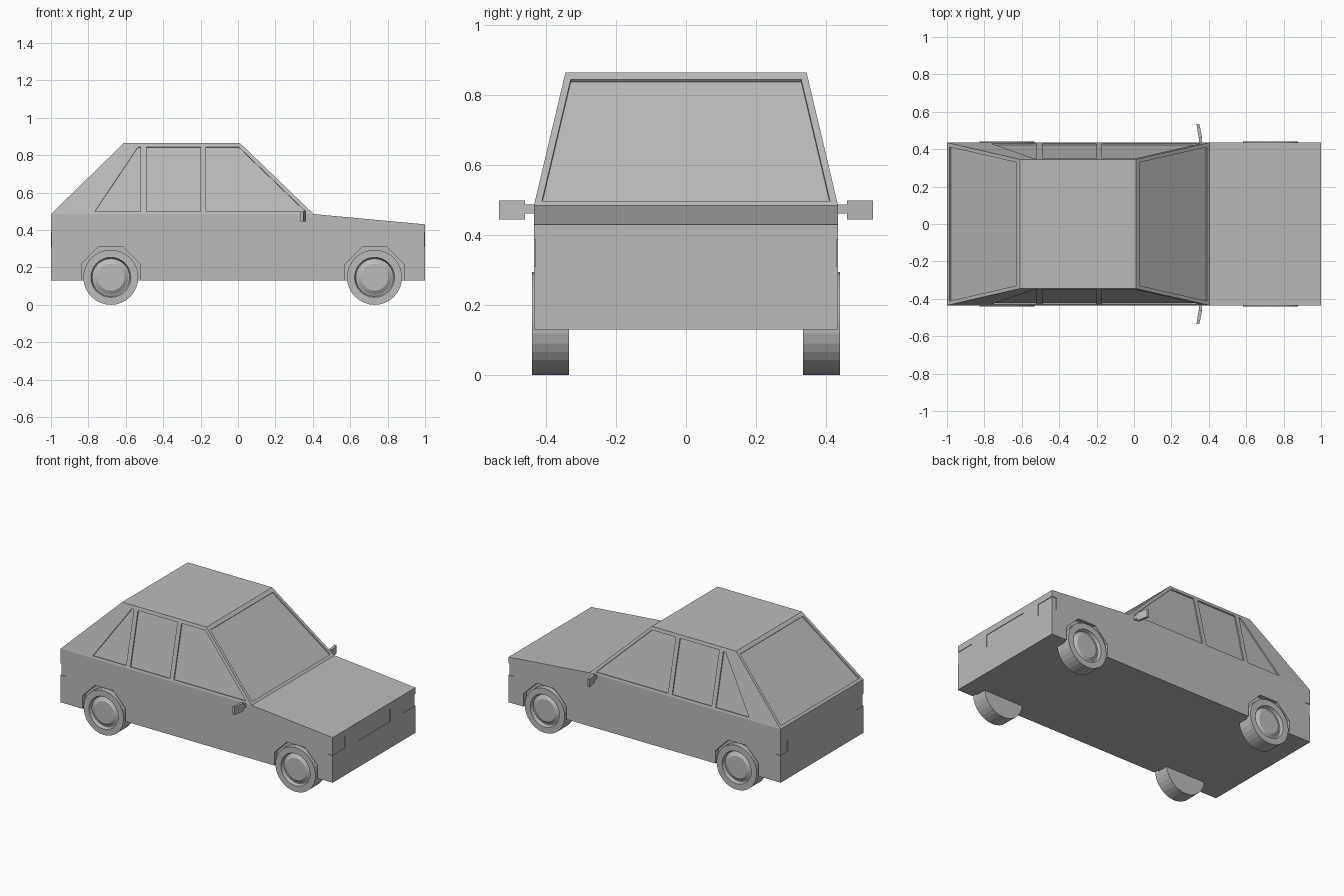
import bpy, bmesh, math
from mathutils import Vector

if "Cube" in bpy.data.objects:
    bpy.data.objects.remove(bpy.data.objects["Cube"], do_unlink=True)

grey = bpy.data.materials.new("plain_grey")
grey.use_nodes = True
GREY = (0.5, 0.5, 0.5, 1)
grey.diffuse_color = GREY
grey.node_tree.nodes["Principled BSDF"].inputs["Base Color"].default_value = GREY

HALF, ROOF_HALF = 0.435, 0.345      # half widths at the belt and the roof
FLOOR, BELT, ROOF = 0.13, 0.485, 0.865


def finish(bm, name):
    bmesh.ops.recalc_face_normals(bm, faces=bm.faces[:])
    mesh = bpy.data.meshes.new(name)
    bm.to_mesh(mesh)
    bm.free()
    mesh.materials.append(grey)
    obj = bpy.data.objects.new(name, mesh)
    bpy.context.collection.objects.link(obj)
    return obj


def prism(name, points, start, end):
    """Extrude a planar outline from one offset to another."""
    bm = bmesh.new()
    a = [bm.verts.new(Vector(p) + start) for p in points]
    b = [bm.verts.new(Vector(p) + end) for p in points]
    bm.faces.new(a)
    bm.faces.new(b[::-1])
    n = len(a)
    for i in range(n):
        bm.faces.new((a[i], b[i], b[(i + 1) % n], a[(i + 1) % n]))
    return finish(bm, name)


def box(name, low, high):
    (x0, y0, z0), (x1, y1, z1) = low, high
    base = [(x0, y0, z0), (x1, y0, z0), (x1, y1, z0), (x0, y1, z0)]
    return prism(name, base, Vector(), Vector((0, 0, z1 - z0)))


def cut(target, cutter):
    mod = target.modifiers.new("cut", 'BOOLEAN')
    mod.operation, mod.solver, mod.object = 'DIFFERENCE', 'EXACT', cutter
    bpy.context.view_layer.objects.active = target
    bpy.ops.object.modifier_apply(modifier=mod.name)
    bpy.data.objects.remove(cutter, do_unlink=True)


def recess(points, normal, depth):
    n = Vector(normal).normalized()
    cut(body, prism("cutter", points, n * 0.03, -n * depth))


# Body shell: lower hull and tapered cabin in one closed mesh
bm = bmesh.new()
sides = []
for s in (-1, 1):
    outline = [(-1, HALF, FLOOR), (1, HALF, FLOOR), (1, HALF, 0.43), (0.405, HALF, BELT),
               (0.01, ROOF_HALF, ROOF), (-0.61, ROOF_HALF, ROOF), (-1, HALF, BELT)]
    v = [bm.verts.new((x, s * y, z)) for x, y, z in outline]
    bm.faces.new((v[0], v[1], v[2], v[3], v[6]))
    bm.faces.new((v[6], v[3], v[4], v[5]))
    sides.append(v)
r, l = sides
for i in range(7):
    j = (i + 1) % 7
    bm.faces.new((r[i], r[j], l[j], l[i]))
body = finish(bm, "car_body")


# Windscreen and rear window recesses
def end_glass(bottom_x, top_x):
    def row(t):
        x = bottom_x + (top_x - bottom_x) * t
        y = HALF + (ROOF_HALF - HALF) * t - 0.02
        return x, y, BELT + (ROOF - BELT) * t
    (xa, ya, za), (xb, yb, zb) = row(0.035), row(0.95)
    out = math.copysign(1, bottom_x)
    normal = (out * (ROOF - BELT), 0, abs(bottom_x - top_x))
    recess([(xa, -ya, za), (xa, ya, za), (xb, yb, zb), (xb, -yb, zb)], normal, 0.01)


end_glass(0.405, 0.01)
end_glass(-1, -0.61)

# Side windows, wheel arches and lamps on both sides
LOW, TOP = 0.5, 0.843
windows = [
    [(-0.765, LOW), (-0.52, LOW), (-0.52, TOP), (-0.535, TOP)],
    [(-0.49, LOW), (-0.20, LOW), (-0.20, TOP), (-0.49, TOP)],
    [(-0.17, LOW), (0.36, LOW), (0.005, TOP), (-0.17, TOP)],
]
AXLES = (-0.68, 0.73)
WHEEL_R = 0.147
taper = (HALF - ROOF_HALF) / (ROOF - BELT)
for s in (-1, 1):
    for shape in windows:
        pts = [(x, s * (HALF - (z - BELT) * taper), z) for x, z in shape]
        recess(pts, (0, s, taper), 0.008)
    for ax in AXLES:
        arch = []
        for k in range(8):
            a = math.radians(22.5 + 45 * k)
            arch.append((ax + 0.171 * math.cos(a), s * HALF, 0.152 + 0.171 * math.sin(a)))
        recess(arch, (0, s, 0), 0.03)
    for e, inner in ((1, 0.305), (-1, 0.36)):
        ya, yb = sorted((s * inner, s * 0.5))
        xa, xb = sorted((e * 0.996, e * 1.05))
        cut(body, box("cutter", (xa, ya, 0.31), (xb, yb, 0.388)))
        ya, yb = sorted((s * 0.431, s * 0.5))
        xa, xb = sorted((e * 0.965, e * 1.05))
        cut(body, box("cutter", (xa, ya, 0.31), (xb, yb, 0.388)))

# Grille recess
cut(body, box("cutter", (0.996, -0.17, 0.305), (1.05, 0.17, 0.39)))


# Wheels: a lathed section with a sunken rim and raised hub
def wheel(name, x, s):
    section = [(WHEEL_R, 0.335), (WHEEL_R, 0.44), (0.107, 0.44), (0.1, 0.418),
               (0.094, 0.418), (0.072, 0.432)]
    steps = 32
    bm = bmesh.new()
    rings = []
    for rad, y in section:
        ring = []
        for k in range(steps):
            a = math.tau * k / steps
            ring.append(bm.verts.new((x + rad * math.sin(a), s * y,
                                      WHEEL_R - rad * math.cos(a))))
        rings.append(ring)
    for a, b in zip(rings, rings[1:]):
        for k in range(steps):
            m = (k + 1) % steps
            bm.faces.new((a[k], a[m], b[m], b[k]))
    bm.faces.new(rings[0])
    bm.faces.new(rings[-1])
    return finish(bm, name)


for s, side in ((-1, "right"), (1, "left")):
    for ax, end in zip(AXLES, ("rear", "front")):
        wheel(f"{end}_{side}_wheel", ax, s)
    # Door mirror: narrow arm and swept-back housing
    arm = [(0.35, s * 0.42), (0.366, s * 0.42), (0.362, s * 0.462), (0.346, s * 0.462)]
    head = [(0.346, s * 0.46), (0.364, s * 0.46), (0.35, s * 0.535), (0.334, s * 0.535)]
    for part, shape, z0, z1 in (("arm", arm, 0.462, 0.488), ("head", head, 0.445, 0.499)):
        prism(f"{side}_mirror_{part}", [(x, y, z0) for x, y in shape],
              Vector(), Vector((0, 0, z1 - z0)))
